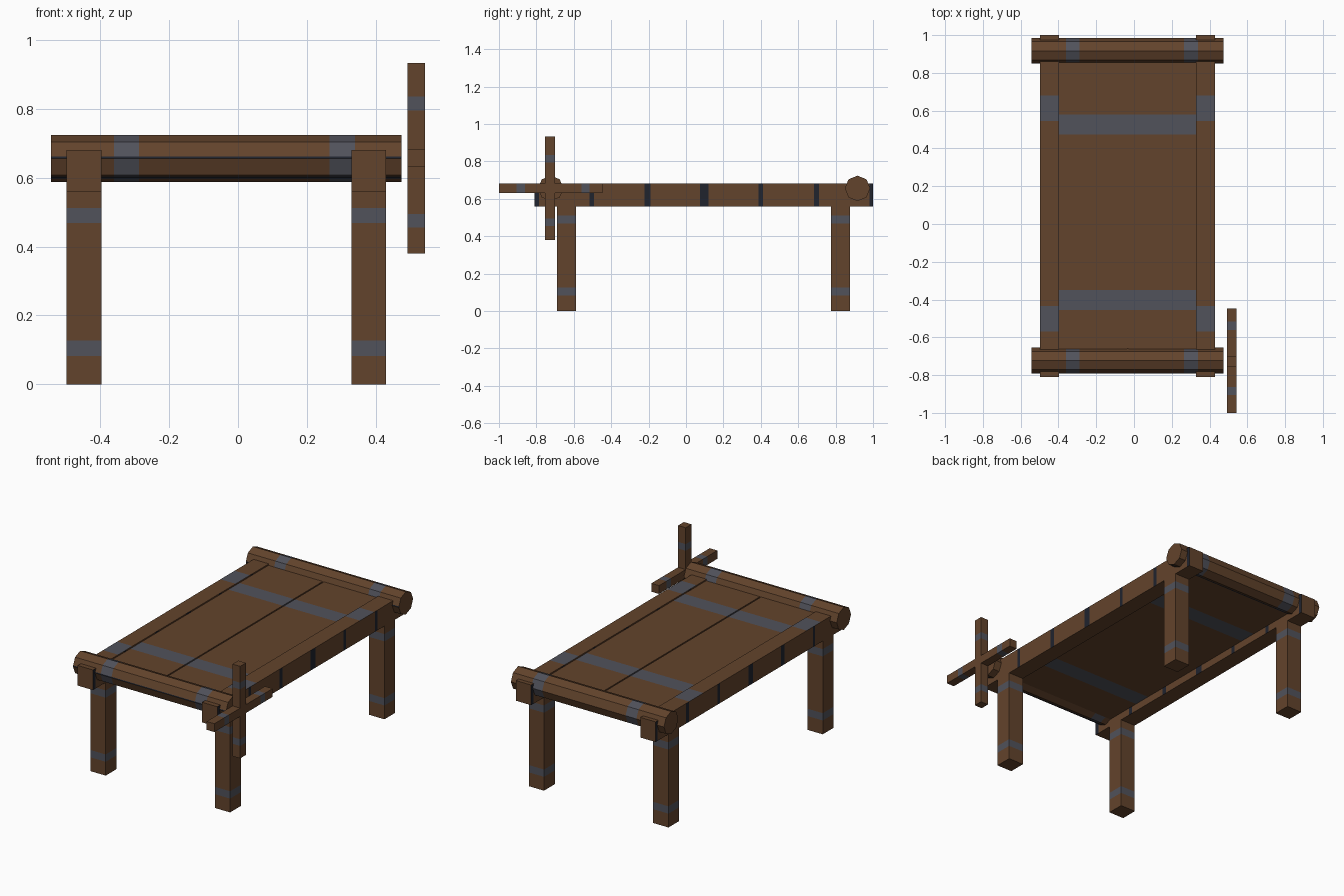
import bpy
import bmesh
from math import pi
from mathutils import Matrix, Vector

cube = bpy.data.objects.get("Cube")
if cube:
    bpy.data.objects.remove(cube, do_unlink=True)


def make_material(name, color):
    mat = bpy.data.materials.new(name)
    mat.use_nodes = True
    mat.diffuse_color = color
    mat.node_tree.nodes["Principled BSDF"].inputs["Base Color"].default_value = color
    return mat


WOOD, IRON, DARK = range(3)
MATERIALS = [
    make_material("brown wood", (0.124, 0.057, 0.025, 1)),
    make_material("grey iron", (0.082, 0.084, 0.104, 1)),
    make_material("dark iron", (0.014, 0.017, 0.027, 1)),
]


def inside(value, bands):
    return any(low < value < high for low, high in bands)


def slice_bands(bm, axis, bands):
    """Cut the mesh across one axis at every band edge."""
    normal = Vector((0, 0, 0))
    normal[axis] = 1
    for edge in (e for band in bands for e in band):
        bmesh.ops.bisect_plane(bm, geom=bm.verts[:] + bm.edges[:] + bm.faces[:],
                               plane_co=normal * edge, plane_no=normal)


def finish(bm, name, axis, bands, side_bands=(), grooves=()):
    """Slice and colour: iron bands, dark bands on x sides, dark grooves facing the front."""
    slice_bands(bm, axis, list(bands) + list(side_bands))
    slice_bands(bm, 2, grooves)
    bm.normal_update()
    for face in bm.faces:
        center = face.calc_center_median()
        if abs(face.normal[axis]) > 0.9:
            continue
        if side_bands and abs(face.normal.x) > 0.9:
            face.material_index = DARK if inside(center[axis], side_bands) else WOOD
        elif face.normal.y < -0.1 and inside(center.z, grooves):
            face.material_index = DARK
        elif inside(center[axis], bands) and not (side_bands and face.normal.z < 0):
            face.material_index = IRON
    mesh = bpy.data.meshes.new(name)
    bm.to_mesh(mesh)
    bm.free()
    for mat in MATERIALS:
        mesh.materials.append(mat)
    obj = bpy.data.objects.new(name, mesh)
    bpy.context.collection.objects.link(obj)


def bar(name, x, y, z, axis, bands, side_bands=()):
    """Box between the given (low, high) ranges."""
    bm = bmesh.new()
    bmesh.ops.create_cube(bm, size=1)
    for v in bm.verts:
        v.co = [r[0] if c < 0 else r[1] for c, r in zip(v.co, (x, y, z))]
    finish(bm, name, axis, bands, side_bands)


def roller(name, y):
    """Octagonal beam lying along x with two iron bands."""
    low, high = -0.543, 0.474
    bm = bmesh.new()
    place = Matrix.Translation(((low + high) / 2, y, AXLE)) @ Matrix.Rotation(pi / 2, 4, "Y")
    bmesh.ops.create_cone(bm, cap_ends=True, segments=8, radius1=0.068,
                          radius2=0.068, depth=high - low, matrix=place)
    finish(bm, name, 0, [(-0.36, -0.288), (0.266, 0.339)],
           grooves=[(0.656, 0.661), (0.598, 0.604)])


AXLE = 0.656
FRONT_Y, BACK_Y = -0.723, 0.917

# Side rails, with legs under them
rail_sides = [(-0.81, -0.787), (-0.515, -0.492), (-0.222, -0.19), (0.075, 0.12),
              (0.387, 0.411), (0.685, 0.71), (0.98, 1.0)]
for side, x in (("right", (-0.498, -0.397)), ("left", (0.329, 0.43))):
    bar(side + "_rail", x, (-0.81, 1.0), (0.56, 0.681), 1,
        [(-0.57, -0.435), (0.545, 0.68)], rail_sides)
    for end, y in (("front", (-0.689, -0.587)), ("back", (0.776, 0.878))):
        bar(f"{end}_{side}_leg", x, y, (0, 0.56), 2, [(0.083, 0.127), (0.468, 0.512)])

# Thick bed planks, with a seam strip set slightly lower between them
bed_bands = [(-0.455, -0.35), (0.475, 0.58)]
bed_y = (FRONT_Y, BACK_Y)
bar("right_plank", (-0.397, -0.036), bed_y, (0.605, 0.673), 1, bed_bands)
bar("left_plank", (-0.028, 0.329), bed_y, (0.605, 0.673), 1, bed_bands)
bar("seam_strip", (-0.036, -0.028), bed_y, (0.605, 0.668), 1, bed_bands)

# Rollers at both ends
roller("front_roller", FRONT_Y)
roller("back_roller", BACK_Y)

# Crossed turning handles beside the front roller
handle_x = (0.492, 0.543)
bar("upright_handle", handle_x, (-0.755, -0.7), (0.38, 0.933), 2,
    [(0.455, 0.495), (0.795, 0.835)])
bar("level_handle", handle_x, (-1.0, -0.447), (0.632, 0.682), 1,
    [(-0.905, -0.862), (-0.56, -0.517)])
